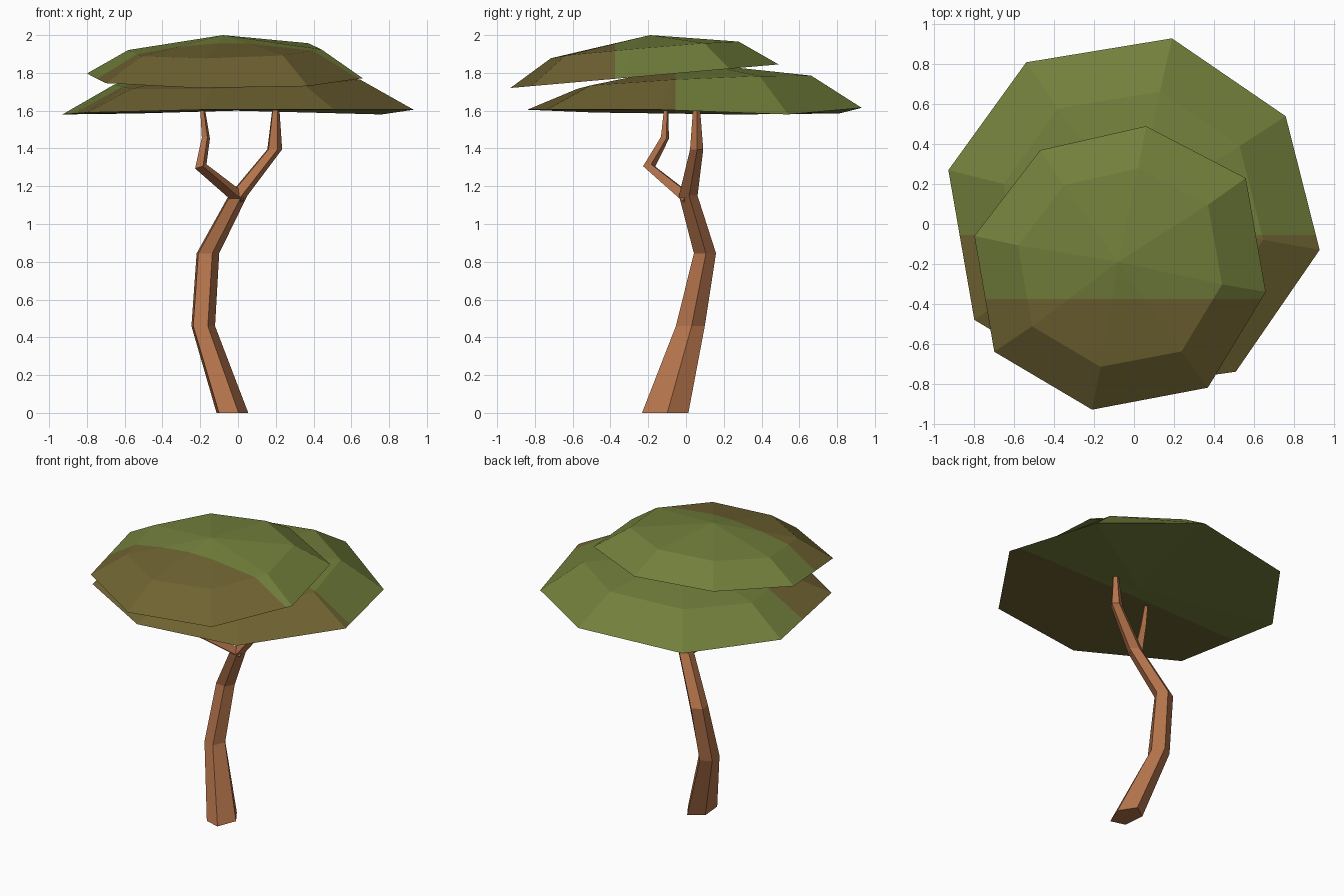
import bpy, bmesh, math
from mathutils import Vector

if "Cube" in bpy.data.objects:
    bpy.data.objects.remove(bpy.data.objects["Cube"])


def material(name, rgb):
    m = bpy.data.materials.new(name)
    m.diffuse_color = (*rgb, 1)
    m.use_nodes = True
    m.node_tree.nodes["Principled BSDF"].inputs["Base Color"].default_value = m.diffuse_color
    return m


BARK = material("bark", (0.45, 0.17, 0.07))
GREEN = material("leaf green", (0.17, 0.215, 0.045))
OLIVE = material("olive brown", (0.16, 0.125, 0.032))


def finish(bm, name, mats):
    bmesh.ops.recalc_face_normals(bm, faces=bm.faces)
    me = bpy.data.meshes.new(name)
    bm.to_mesh(me)
    bm.free()
    for m in mats:
        me.materials.append(m)
    ob = bpy.data.objects.new(name, me)
    bpy.context.collection.objects.link(ob)


def limb(name, path, sides, phase, level):
    """Faceted tapering tube; path rows are x, y, z, rx, ry.
    level=True keeps every ring horizontal, otherwise rings follow the path."""
    bm = bmesh.new()
    pts = [Vector(p[:3]) for p in path]
    rings = []
    for i, p in enumerate(path):
        n = Vector((0, 0, 1))
        if not level:
            n = Vector((0, 0, 0))
            if i > 0:
                n += (pts[i] - pts[i - 1]).normalized()
            if i < len(pts) - 1:
                n += (pts[i + 1] - pts[i]).normalized()
        rot = Vector((0, 0, 1)).rotation_difference(n.normalized())
        ring = []
        for k in range(sides):
            a = math.radians(phase) + 2 * math.pi * k / sides
            ring.append(bm.verts.new(
                pts[i] + rot @ Vector((p[3] * math.cos(a), p[4] * math.sin(a), 0))))
        rings.append(ring)
    for a, b in zip(rings, rings[1:]):
        for k in range(sides):
            j = (k + 1) % sides
            bm.faces.new((a[k], a[j], b[j], b[k]))
    bm.faces.new(rings[0])
    bm.faces.new(rings[-1])
    finish(bm, name, [BARK])


def canopy(name, rim, centre, base_z, shoulder, peak, split_y):
    """Eight-sided dome: rim, shoulder ring at 70 percent, peak and flat underside.
    The part in front of split_y is olive brown, the rest green."""
    bm = bmesh.new()
    cx, cy = centre
    lower = [bm.verts.new(p) for p in rim]
    upper = []
    for x, y, _ in rim:
        dx, dy = 0.7 * (x - cx), 0.7 * (y - cy)
        z = shoulder[0] + shoulder[1] * dx + shoulder[2] * dy
        upper.append(bm.verts.new((cx + dx, cy + dy, z)))
    top = bm.verts.new(peak)
    under = bm.verts.new((cx, cy, base_z))
    for k in range(len(rim)):
        j = (k + 1) % len(rim)
        bm.faces.new((lower[k], lower[j], upper[j], upper[k]))
        bm.faces.new((upper[k], upper[j], top))
        bm.faces.new((lower[j], lower[k], under))
    bmesh.ops.bisect_plane(bm, geom=bm.verts[:] + bm.edges[:] + bm.faces[:],
                           plane_co=(0, split_y, 0), plane_no=(0, 1, 0))
    for f in bm.faces:
        f.material_index = int(f.calc_center_median().y < split_y)
    finish(bm, name, [GREEN, OLIVE])


# crooked five-sided trunk
limb("trunk", [(-0.035, -0.115, 0.0, 0.09, 0.13),
               (-0.188, 0.02, 0.46, 0.067, 0.081),
               (-0.163, 0.098, 0.845, 0.064, 0.062),
               (-0.003, 0.01, 1.15, 0.053, 0.052),
               (0.192, 0.055, 1.395, 0.042, 0.037),
               (0.2, 0.055, 1.63, 0.018, 0.018)], 5, 7, True)

# side branch
limb("branch", [(0.01, 0.01, 1.135, 0.037, 0.037),
                (-0.197, -0.195, 1.305, 0.034, 0.034),
                (-0.17, -0.112, 1.455, 0.023, 0.023),
                (-0.19, -0.103, 1.63, 0.012, 0.012)], 4, 20, False)

# wide lower leaf layer
canopy("lower_canopy",
       [(0.19, 0.93, 1.615), (0.76, 0.54, 1.58), (0.93, -0.13, 1.605), (0.51, -0.74, 1.605),
        (-0.2, -0.84, 1.605), (-0.8, -0.48, 1.59), (-0.93, 0.27, 1.58), (-0.54, 0.81, 1.585)],
       (-0.01, 0.04), 1.6, (1.75, 0.03, 0.05), (0.0, 0.06, 1.85), -0.055)

# smaller upper leaf layer, tipped towards the front
rim_xy = [(0.06, 0.49), (0.56, 0.23), (0.66, -0.34), (0.37, -0.82),
          (-0.21, -0.93), (-0.7, -0.64), (-0.8, -0.06), (-0.47, 0.37)]
canopy("upper_canopy", [(x, y, 1.72 + 0.088 * (y + 0.93)) for x, y in rim_xy],
       (-0.07, -0.215), 1.785, (1.922, 0.02, 0.085), (-0.08, -0.19, 2.0), -0.375)
